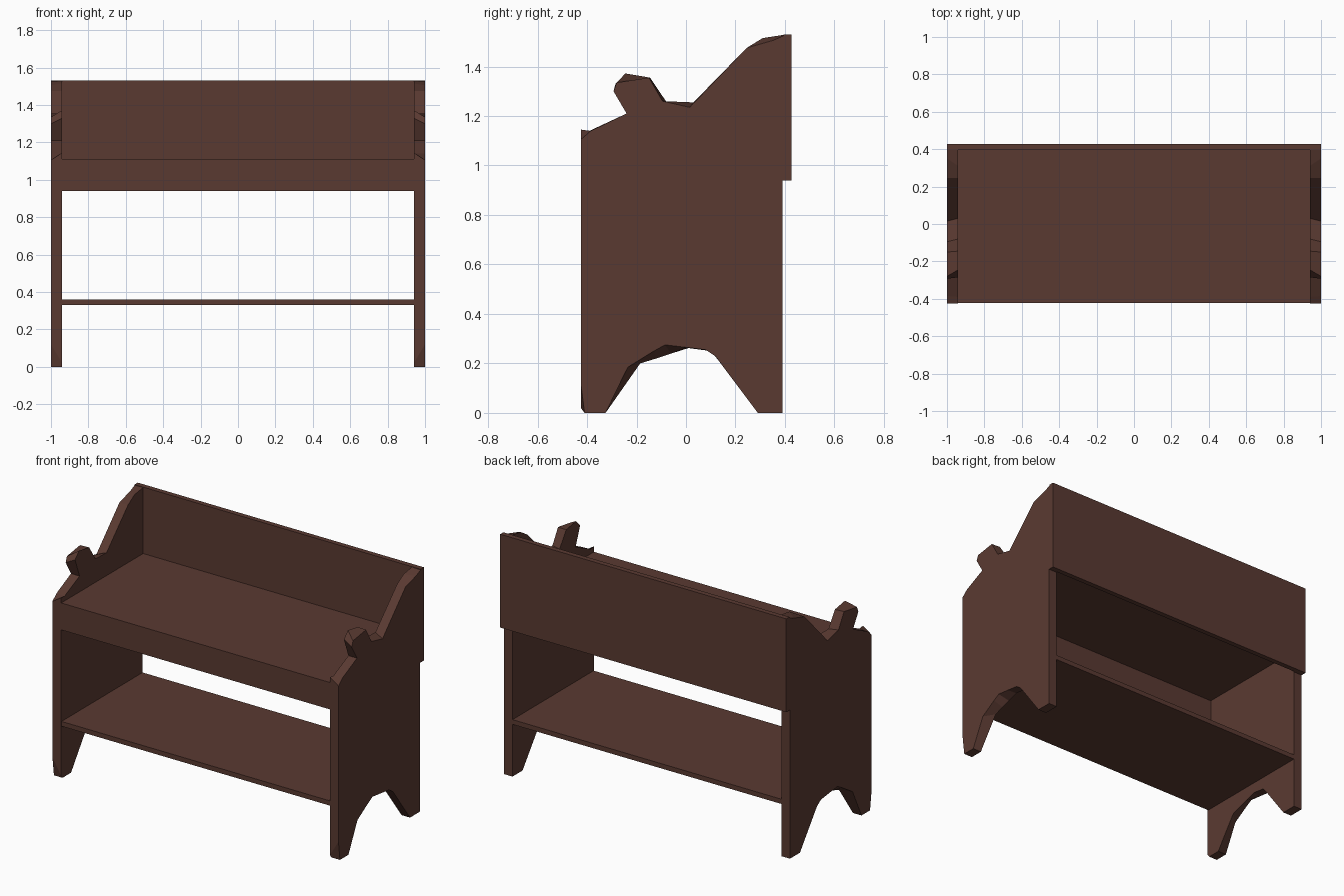
import bpy, bmesh

wood = bpy.data.materials.new("dark brown wood")
wood.diffuse_color = (0.102, 0.042, 0.031, 1)


def finish(name, bm):
    bmesh.ops.recalc_face_normals(bm, faces=bm.faces)
    mesh = bpy.data.meshes.new(name)
    bm.to_mesh(mesh)
    bm.free()
    mesh.materials.append(wood)
    obj = bpy.data.objects.new(name, mesh)
    bpy.context.collection.objects.link(obj)
    return obj


def board(name, x, y, z):
    """Box between the given (min, max) pairs."""
    bm = bmesh.new()
    bmesh.ops.create_cube(bm, size=1)
    for v in bm.verts:
        v.co = [r[0] if c < 0 else r[1] for c, r in zip(v.co, (x, y, z))]
    return finish(name, bm)


# Side panel outlines (y, z): the carved edge differs slightly on each face
outer = [(-0.425, 0.12), (-0.41, 0), (-0.325, 0), (-0.235, 0.185), (-0.13, 0.25),
         (-0.085, 0.275), (0.0, 0.265), (0.08, 0.255), (0.12, 0.228), (0.29, 0),
         (0.39, 0), (0.39, 0.94), (0.395, 0.94), (0.395, 1.525), (0.35, 1.505),
         (0.245, 1.475), (0.015, 1.235), (-0.095, 1.26), (-0.15, 1.355),
         (-0.28, 1.335), (-0.293, 1.30), (-0.24, 1.21), (-0.385, 1.14), (-0.425, 1.105)]
inner = [(-0.425, 0.02), (-0.41, 0), (-0.325, 0), (-0.185, 0.20), (-0.12, 0.22),
         (-0.06, 0.24), (0.01, 0.262), (0.10, 0.25), (0.125, 0.22), (0.29, 0),
         (0.39, 0), (0.39, 0.94), (0.395, 0.94), (0.395, 1.528), (0.31, 1.515),
         (0.245, 1.475), (0.03, 1.255), (-0.08, 1.258), (-0.145, 1.355),
         (-0.245, 1.372), (-0.285, 1.33), (-0.24, 1.21), (-0.39, 1.14), (-0.425, 1.145)]

for side, s in (("left", -1), ("right", 1)):
    bm = bmesh.new()
    a = [bm.verts.new((s, y, z)) for y, z in outer]
    b = [bm.verts.new((s * 0.94, y, z)) for y, z in inner]
    bm.faces.new(a)
    bm.faces.new(b[::-1])
    n = len(a)
    for i in range(n):
        j = (i + 1) % n
        bm.faces.new((a[j], a[i], b[i], b[j]))
    finish(side + "_side_panel", bm)

# Boards spanning the two side panels
board("back_board", (-1, 1), (0.395, 0.427), (0.94, 1.53))
board("seat", (-0.94, 0.94), (-0.42, 0.395), (1.085, 1.11))
board("front_apron", (-0.94, 0.94), (-0.423, -0.395), (0.94, 1.11))
board("lower_shelf", (-0.94, 0.94), (-0.42, 0.39), (0.33, 0.36))
